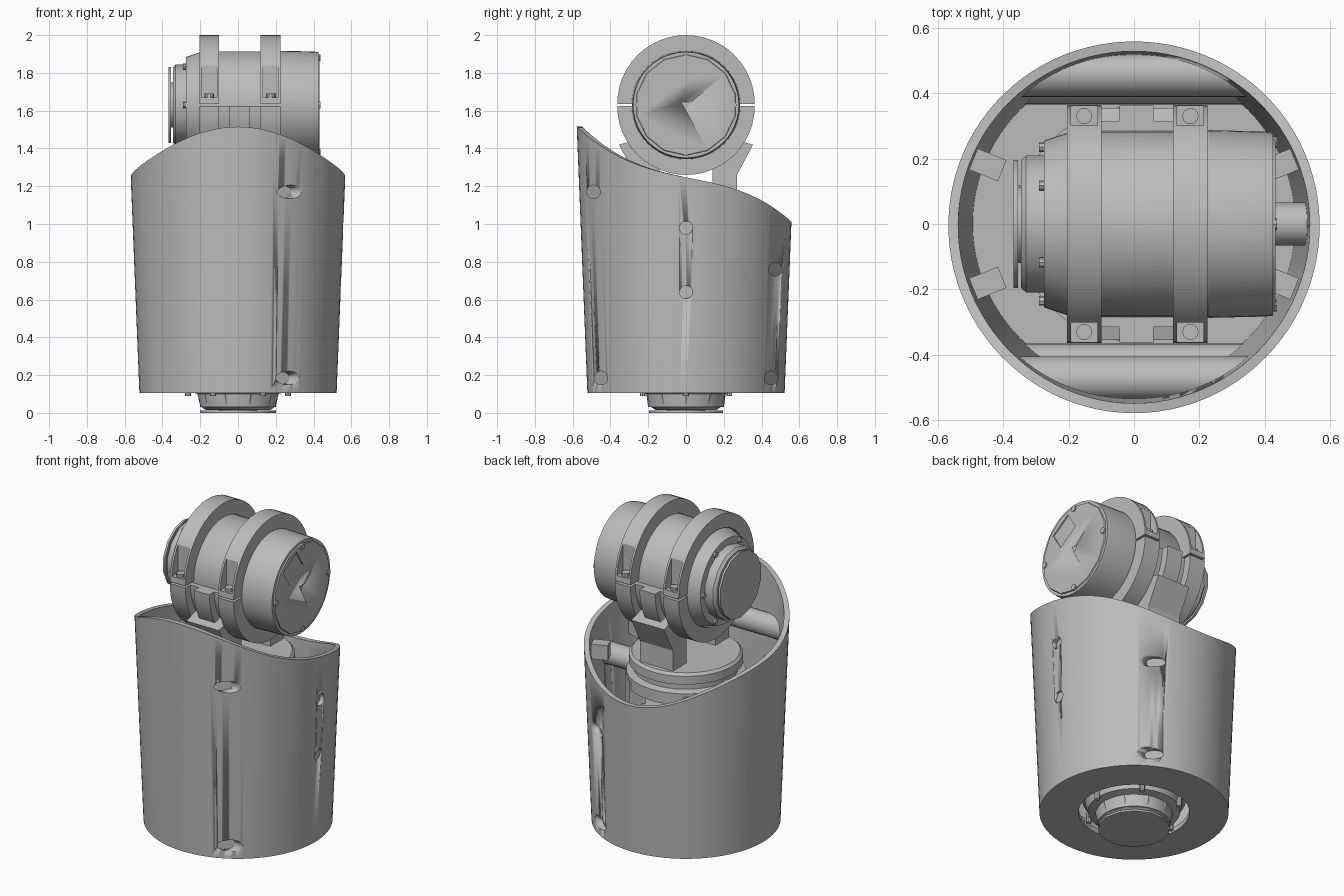
import bpy, bmesh, math
from mathutils import Matrix, Vector

old = bpy.data.objects.get("Cube")
if old:
    bpy.data.objects.remove(old)

grey = bpy.data.materials.new("plain grey")
grey.use_nodes = True
COLOUR = (0.5, 0.5, 0.5, 1)
grey.diffuse_color = COLOUR
grey.node_tree.nodes["Principled BSDF"].inputs["Base Color"].default_value = COLOUR

JOINT_Z = 1.63
ALONG_X = Matrix.Translation((0, 0, JOINT_Z)) @ Matrix.Rotation(math.pi / 2, 4, 'Y')


def finish(name, bm, smooth=True):
    bmesh.ops.recalc_face_normals(bm, faces=bm.faces)
    mesh = bpy.data.meshes.new(name)
    bm.to_mesh(mesh)
    bm.free()
    obj = bpy.data.objects.new(name, mesh)
    bpy.context.collection.objects.link(obj)
    mesh.materials.append(grey)
    if smooth:
        bpy.ops.object.select_all(action='DESELECT')
        obj.select_set(True)
        bpy.context.view_layer.objects.active = obj
        bpy.ops.object.shade_smooth_by_angle(angle=math.radians(30))
    return obj


def lathe(name, profile, matrix=Matrix(), segments=48, start=0, arc=math.tau, closed=False):
    """Revolve (radius, height) points about z; closed profiles make tubes."""
    bm = bmesh.new()
    full = arc > 6.28
    count = segments if full else segments + 1
    rows = []
    for i in range(count):
        a = start + arc * i / segments
        rows.append([bm.verts.new((r * math.cos(a), r * math.sin(a), h)) for r, h in profile])
    n = len(profile)
    for i in range(segments):
        p, q = rows[i], rows[(i + 1) % count]
        for j in range(n if closed else n - 1):
            k = (j + 1) % n
            bm.faces.new((p[j], q[j], q[k], p[k]))
    if not full:
        bm.faces.new(rows[0])
        bm.faces.new(rows[-1])
    elif not closed:
        bm.faces.new([row[0] for row in rows])
        bm.faces.new([row[-1] for row in rows])
    bm.transform(matrix)
    return finish(name, bm)


def box(name, lo, hi, matrix=Matrix()):
    bm = bmesh.new()
    bmesh.ops.create_cube(bm, size=1)
    lo, hi = Vector(lo), Vector(hi)
    for v in bm.verts:
        v.co = (lo + hi) / 2 + v.co * (hi - lo)
    bm.transform(matrix)
    return finish(name, bm, False)


def rod(name, radius, x0, x1, y, z, segments=24):
    turn = Matrix.Translation((0, y, z)) @ Matrix.Rotation(math.pi / 2, 4, 'Y')
    return lathe(name, [(radius, x0), (radius, x1)], turn, segments)


def cut(target, cutters):
    for c in cutters:
        mod = target.modifiers.new("cut", 'BOOLEAN')
        mod.operation, mod.solver, mod.object = 'DIFFERENCE', 'EXACT', c
        c.hide_render = True
        c.hide_set(True)
        c.display_type = 'WIRE'
    bpy.context.view_layer.update()
    mesh = bpy.data.meshes.new_from_object(target.evaluated_get(bpy.context.evaluated_depsgraph_get()))
    target.modifiers.clear()
    target.data = mesh
    for c in cutters:
        bpy.data.objects.remove(c)


# Tapered shell with a wavy rim and a round opening in its floor
def outer(z):
    return 0.522 + 0.04 * (z - 0.105)


def inner(z):
    return outer(z) - 0.03


def rim(y):
    return 1.247 - 0.2 * y + 0.05 * y * y - 0.76 * y ** 3


bm = bmesh.new()
SIDES, rows = 96, []
for i in range(SIDES):
    a = math.tau * i / SIDES
    top = rim(0.567 * math.sin(a))
    section = [(outer(0.105), 0.105), (outer(top), top), (inner(top), top),
               (inner(0.135), 0.135), (0.306, 0.135), (0.306, 0.105)]
    rows.append([bm.verts.new((r * math.cos(a), r * math.sin(a), z)) for r, z in section])
for i in range(SIDES):
    p, q = rows[i], rows[(i + 1) % SIDES]
    for j in range(6):
        k = (j + 1) % 6
        bm.faces.new((p[j], q[j], q[k], p[k]))
shell = finish("shell", bm)

# Cross bars inside the shell, their ends following the round wall
holes = []
for side, z in ((-1, 1.17), (1, 0.76), (-1, 0.185), (1, 0.185)):
    wall = inner(z) + 0.005
    y = side * (wall - 0.07)
    bar = rod("cross_bar", 0.065, -0.4, 0.4, y, z)
    for v in bar.data.vertices:
        v.co.x = math.copysign(math.sqrt(wall ** 2 - v.co.y ** 2), v.co.x)
    holes.append(rod("hole_cutter", 0.036, 0.1, 0.7, y + side * 0.02, z))
for z in (0.98, 0.64):
    holes.append(rod("hole_cutter", 0.035, 0.4, 0.7, 0, z))
    rod("side_peg", 0.065, 0.25, 0.53, 0, z)
cut(shell, holes)

# Small wall bosses near the rim
for sx in (-1, 1):
    for sy in (-1, 1):
        box("wall_boss", (0.435, -0.035, 1.04), (0.53, 0.035, 1.13),
            Matrix.Rotation(math.atan2(sy * 0.19, sx * 0.47), 4, 'Z'))

# Upright motor, its lower end poking through the floor
lathe("upright_motor", [(0.2, 0.03), (0.21, 0.1), (0.255, 0.11), (0.27, 0.17),
                        (0.285, 0.18), (0.285, 0.84), (0.27, 0.86)])
lathe("lower_hub", [(0.17, 0.015), (0.2, 0.035), (0.215, 0.1)], segments=10)
lathe("lower_disc", [(0.2, 0), (0.2, 0.012)], segments=14)
lathe("lower_shaft", [(0.1, 0.005), (0.1, 0.04)], segments=16)
for i in range(6):
    a = math.tau * i / 6
    lathe("floor_bolt", [(0.015, 0.09), (0.015, 0.15)],
          Matrix.Translation((0.265 * math.cos(a), 0.265 * math.sin(a), 0)), 8)
for z in (0.3, 0.62):
    lathe("upright_clamp", [(0.28, z), (0.36, z), (0.36, z + 0.1), (0.28, z + 0.1)], closed=True)
for i in range(4):
    box("upright_bracket", (0.24, -0.07, 0.3), (0.33, 0.07, 1.0),
        Matrix.Rotation(math.pi / 4 + i * math.pi / 2, 4, 'Z'))

# Turntable the joint stands on
lathe("turntable", [(0.3, 0.94), (0.33, 0.95), (0.33, 1.02), (0.29, 1.03), (0.29, 1.06),
                    (0.315, 1.07), (0.315, 1.12), (0.3, 1.135)])

# Joint motor lying along x
lathe("joint_motor", [(0.255, -0.275), (0.28, -0.2), (0.284, -0.19), (0.284, 0.225),
                      (0.287, 0.23), (0.283, 0.4), (0.28, 0.425)], ALONG_X)
lathe("motor_hub", [(0.2, -0.345), (0.215, -0.33), (0.215, -0.27)], ALONG_X, 14)
lathe("motor_disc", [(0.2, -0.368), (0.2, -0.355)], ALONG_X, 14)
lathe("motor_shaft", [(0.12, -0.36), (0.12, -0.33)], ALONG_X, 16)
cap = lathe("motor_cap", [(0.277, 0.4), (0.265, 0.432)], ALONG_X, 14)
tilt = Matrix.Translation((0.43, -0.085, 1.775)) @ Matrix.Rotation(math.radians(32), 4, 'X')
cut(cap, [box("socket_cutter", (-0.022, -0.075, -0.06), (0.05, 0.075, 0.06), tilt),
          rod("centre_cutter", 0.03, 0.415, 0.5, 0, JOINT_Z, 3)])
for i in range(4):
    a = i * math.pi / 2
    rod("cap_screw", 0.018, 0.4, 0.438, 0.25 * math.cos(a), JOINT_Z + 0.25 * math.sin(a), 8)
for i in range(6):
    a = i * math.tau / 6
    rod("collar_screw", 0.015, -0.29, -0.25, 0.235 * math.cos(a), JOINT_Z + 0.235 * math.sin(a), 8)


# Split clamp rings: upper halves with screw pockets, lower halves on a saddle
def half_ring(name, x0, x1, radius, upper):
    shift = Matrix.Translation((0, 0, 0.006 if upper else -0.006))
    return lathe(name, [(0.28, x0), (radius, x0), (radius, x1), (0.28, x1)], shift @ ALONG_X,
                 24, math.pi / 2 if upper else -math.pi / 2, math.pi, True)


for x0, x1 in ((-0.205, -0.1), (0.12, 0.225)):
    upper = half_ring("upper_clamp", x0, x1, 0.364, True)
    half_ring("lower_clamp", x0, x1, 0.364, False)
    cut(upper, [box("pocket_cutter", (x0 + 0.012, min(s * 0.3, s * 0.45), 1.67),
                    (x1 - 0.012, max(s * 0.3, s * 0.45), 1.84)) for s in (-1, 1)])
    for s in (-1, 1):
        lathe("clamp_screw", [(0.025, 1.66), (0.025, 1.69)],
              Matrix.Translation(((x0 + x1) / 2, s * 0.33, 0)), 10)
half_ring("saddle", -0.1, 0.12, 0.315, False)
half_ring("saddle_rib", -0.045, 0.06, 0.362, False)

# Struts from the saddle down to the turntable
for s in (-1, 1):
    bm = bmesh.new()
    outline = [(0.14, 1.12), (0.27, 1.12), (0.27, 1.26), (0.355, 1.42), (0.25, 1.45), (0.14, 1.31)]
    face = bm.faces.new([bm.verts.new((-0.1, s * y, z)) for y, z in outline])
    new = bmesh.ops.extrude_face_region(bm, geom=[face])["geom"]
    bmesh.ops.translate(bm, vec=(0.22, 0, 0), verts=[g for g in new if isinstance(g, bmesh.types.BMVert)])
    finish("strut", bm, False)
